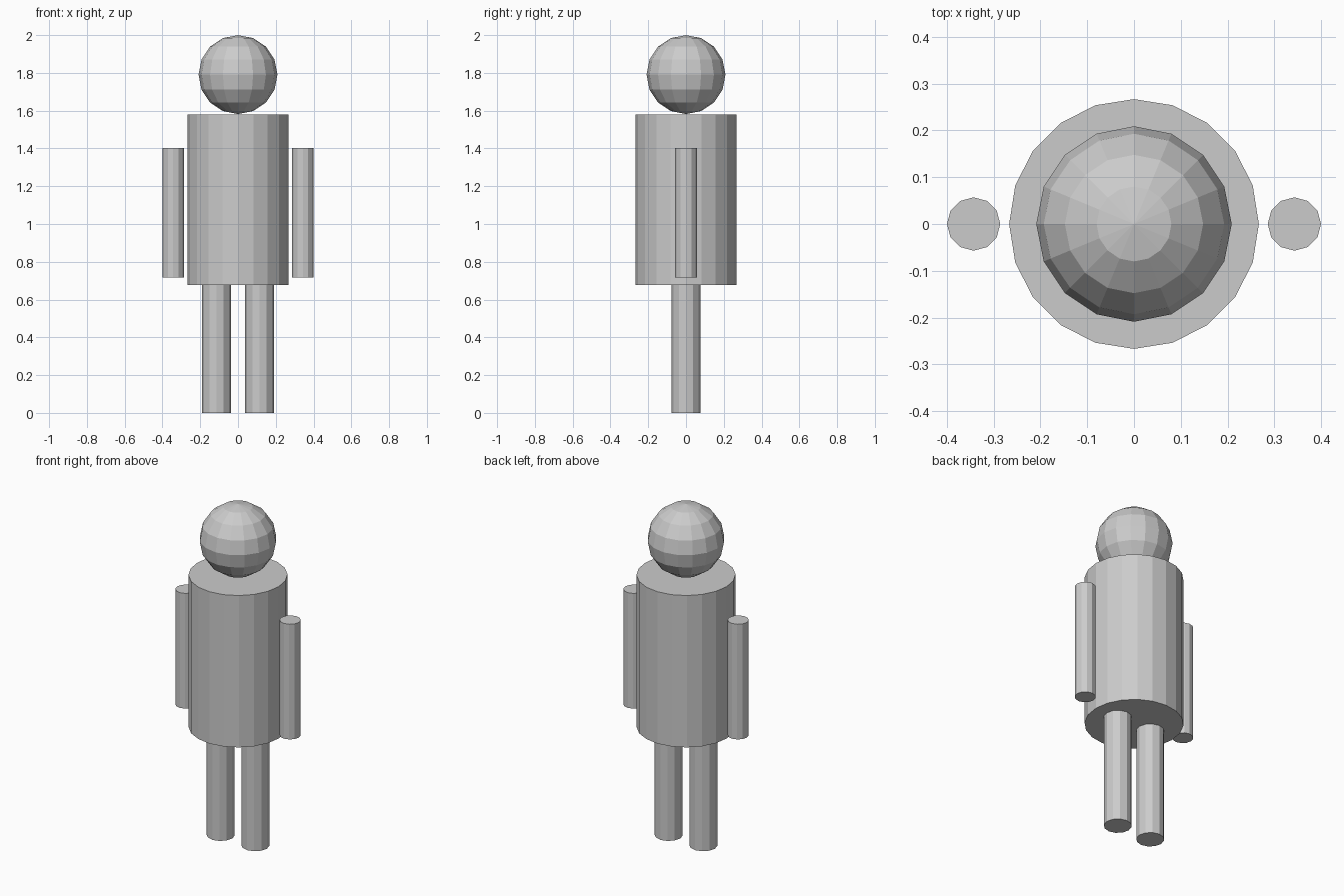
import bpy

if "Cube" in bpy.data.objects:
    bpy.data.objects.remove(bpy.data.objects["Cube"])


def cylinder(name, x, radius, bottom, top, sides):
    bpy.ops.mesh.primitive_cylinder_add(
        vertices=sides, radius=radius, depth=top - bottom,
        location=(x, 0, (bottom + top) / 2))
    bpy.context.object.name = name


# Torso
cylinder("torso", 0, 0.267, 0.676, 1.579, 20)

# Arms and legs, mirrored left and right
for side, sign in (("left", 1), ("right", -1)):
    cylinder(f"{side}_arm", sign * 0.343, 0.057, 0.717, 1.402, 12)
    cylinder(f"{side}_leg", sign * 0.114, 0.076, 0.0, 0.68, 12)

# Head
bpy.ops.mesh.primitive_uv_sphere_add(
    segments=16, ring_count=8, radius=0.209, location=(0, 0, 1.791))
bpy.context.object.name = "head"
